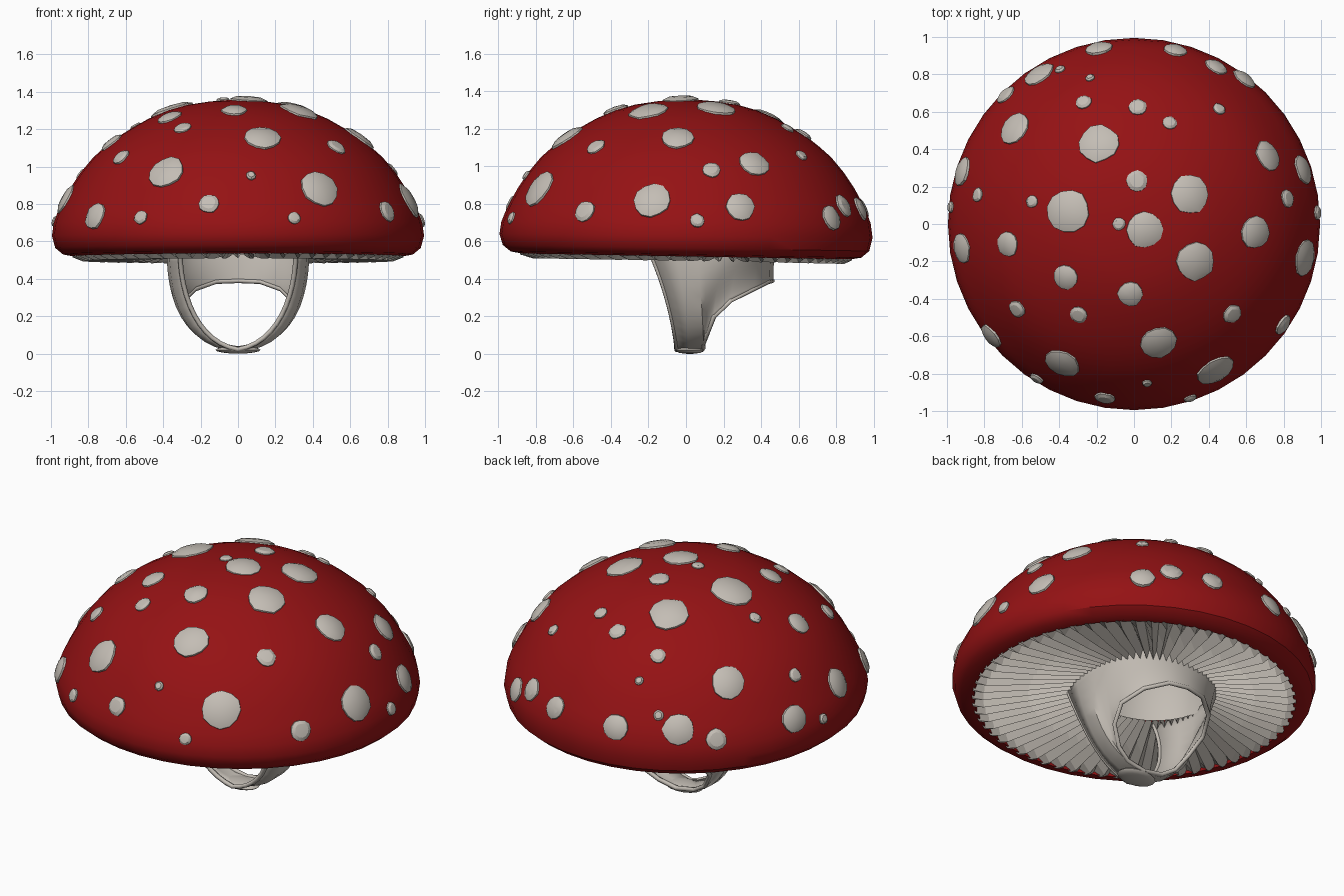
import bpy, bmesh, math, random
from mathutils import Vector

if "Cube" in bpy.data.objects:
    bpy.data.objects.remove(bpy.data.objects["Cube"])

random.seed(4)


def material(name, rgb):
    m = bpy.data.materials.new(name)
    m.diffuse_color = (*rgb, 1)
    m.use_nodes = True
    m.node_tree.nodes["Principled BSDF"].inputs["Base Color"].default_value = m.diffuse_color
    return m


RED = material("cap red", (0.30, 0.006, 0.007))
CREAM = material("warm off white", (0.55, 0.51, 0.46))


def finish(name, bm, mat, angle=30, recalc=True):
    if recalc:
        bmesh.ops.recalc_face_normals(bm, faces=bm.faces[:])
    me = bpy.data.meshes.new(name)
    bm.to_mesh(me)
    bm.free()
    me.materials.append(mat)
    ob = bpy.data.objects.new(name, me)
    bpy.context.collection.objects.link(ob)
    if angle:
        bpy.ops.object.select_all(action='DESELECT')
        ob.select_set(True)
        bpy.context.view_layer.objects.active = ob
        bpy.ops.object.shade_smooth_by_angle(angle=math.radians(angle))
    return ob


def bridge(bm, a, b, closed=True):
    n = len(a)
    for i in range(n if closed else n - 1):
        j = (i + 1) % n
        bm.faces.new((a[i], a[j], b[j], b[i]))


def sag(y, z):
    """The rim hangs slightly lower at the back."""
    return z - 0.018 * y * max(0, min(1, (0.75 - z) / 0.2))


# Cap: lathed dome with a rolled rim
PROFILE = [(0, 1.36), (0.15, 1.348), (0.27, 1.33), (0.375, 1.30), (0.48, 1.255), (0.568, 1.205),
           (0.648, 1.155), (0.711, 1.105), (0.773, 1.05), (0.84, 0.97),
           (0.897, 0.885), (0.943, 0.80), (0.963, 0.76), (0.985, 0.70),
           (0.995, 0.63), (0.977, 0.565), (0.935, 0.53), (0.875, 0.52), (0.86, 0.56)]
SEG = 40
bm = bmesh.new()
top = bm.verts.new((0, 0, PROFILE[0][1]))
prev = None
for r, z in PROFILE[1:]:
    ring = []
    for i in range(SEG):
        a = math.tau * i / SEG
        y = r * math.sin(a)
        ring.append(bm.verts.new((r * math.cos(a), y, sag(y, z))))
    if prev:
        bridge(bm, prev, ring)
    else:
        for i in range(SEG):
            bm.faces.new((top, ring[i], ring[(i + 1) % SEG]))
    prev = ring
finish("cap", bm, RED, 35)


# Spots: low domes seated on the cap (x, y, radius)
def cap_z(r):
    for (r0, z0), (r1, z1) in zip(PROFILE, PROFILE[1:15]):
        if r <= r1:
            return z0 + (z1 - z0) * (r - r0) / (r1 - r0)
    return 0.63


SPOTS = [
    (-.19, .94, .075), (.22, .93, .065), (.44, .84, .065), (.59, .775, .07), (-.51, .80, .09),
    (-.395, .825, .03), (-.235, .78, .025), (-.685, .69, .06), (-.27, .65, .045), (.02, .625, .05),
    (.19, .54, .04), (.455, .615, .035), (-.64, .51, .095), (-.19, .43, .11), (.715, .365, .085),
    (.905, .29, .08), (-.92, .28, .08), (-.835, .155, .04), (-.978, .09, .03), (-.545, .12, .035),
    (-.355, .07, .12), (.015, .23, .058), (.30, .16, .108), (.82, .135, .05), (.979, .06, .038),
    (-.08, 0, .035), (.055, -.03, .10), (.65, -.045, .09), (-.92, -.13, .085), (-.675, -.105, .07),
    (-.365, -.285, .068), (-.02, -.375, .07), (.33, -.2, .108), (.915, -.18, .1), (-.625, -.455, .05),
    (-.295, -.485, .048), (.13, -.635, .1), (.525, -.48, .055), (.797, -.54, .06), (-.385, -.745, .1),
    (.435, -.785, .11), (.07, -.85, .027), (-.765, -.6, .075), (-.52, -.825, .04), (-.155, -.93, .055),
    (.30, -.93, .035)]
bm = bmesh.new()
for x, y, size in SPOTS:
    r = math.hypot(x, y)
    out = Vector((x / r, y / r, 0))
    r0, r1 = max(0, r - 0.04), min(0.99, r + 0.03)
    down = (out * (r1 - r0) + Vector((0, 0, cap_z(r1) - cap_z(r0)))).normalized()
    side = Vector((-out.y, out.x, 0))
    normal = side.cross(down) * -1
    if normal.z < 0:
        normal = -normal
    base = Vector((x, y, sag(y, cap_z(r))))
    lift = 0.6 + 4 * size
    wob = [random.uniform(0.94, 1.05) for _ in range(12)]
    rings = []
    for k, h in ((1.0, -0.025), (0.97, 0.008), (0.65, 0.020)):
        ring = []
        for i in range(12):
            a = math.tau * i / 12
            d = size * k * wob[i]
            h2 = h * lift - d * d / 2
            ring.append(bm.verts.new(base + (side * math.cos(a) + down * math.sin(a)) * d + normal * h2))
        rings.append(ring)
    for a, b in zip(rings, rings[1:]):
        bridge(bm, a, b)
    tip = bm.verts.new(base + normal * 0.023 * lift)
    for i in range(12):
        bm.faces.new((tip, rings[-1][i], rings[-1][(i + 1) % 12]))
finish("spots", bm, CREAM, 25)

# Gills: radial pleats from the rim to the head opening
GILLS = 64
LEVELS = [(0, .515, .53), (.1, .495, .555), (.5, .50, .57), (1, .52, .57)]
bm = bmesh.new()
rings = []
for t, ridge, valley in LEVELS:
    ring = []
    for i in range(GILLS * 2):
        a = math.tau * i / (GILLS * 2)
        c, s = math.cos(a), math.sin(a)
        x = 0.885 * c * (1 - t) + 0.37 * c * t
        y = 0.885 * s * (1 - t) + (0.13 + 0.335 * s) * t
        ring.append(bm.verts.new((x, y, sag(y, valley if i % 2 else ridge))))
    rings.append(ring)
for a, b in zip(rings, rings[1:]):
    bridge(bm, a, b)
bmesh.ops.recalc_face_normals(bm, faces=bm.faces[:])
if sum(f.normal.z for f in bm.faces) > 0:
    bmesh.ops.reverse_faces(bm, faces=bm.faces[:])
finish("gills", bm, CREAM, 0, recalc=False)

# Head cavity inside the cap
bm = bmesh.new()
rings = []
for k, z in ((1, 0.53), (0.98, 0.72), (0.8, 0.85)):
    rings.append([bm.verts.new((0.37 * k * math.cos(math.tau * i / 32),
                                0.13 + 0.335 * k * math.sin(math.tau * i / 32), z)) for i in range(32)])
for a, b in zip(rings, rings[1:]):
    bridge(bm, a, b)
bm.faces.new(rings[-1])
bmesh.ops.recalc_face_normals(bm, faces=bm.faces[:])
bmesh.ops.reverse_faces(bm, faces=bm.faces[:])
finish("head_cavity", bm, CREAM, 40, recalc=False)

# Stem hood: columns from the cap down to the chin and the neck hem
TOPS = [(.31, -.2), (.36, -.06), (.375, .06), (.375, .12), (.37, .18),
        (.36, .24), (.33, .31), (.25, .40), (.13, .45), (0, .465)]
HEM = [(0, -.05, .022), (0, .02, .018), (0, .09, .028), (.12, .09, .05), (.20, .11, .10),
       (.265, .15, .2), (.29, .24, .285), (.23, .36, .345), (.12, .44, .385), (0, .46, .39)]
STEPS = 12


def column(top_xy, end):
    t, b = Vector((*top_xy, 0.56)), Vector(end)
    k = min(0.8, 2.2 * (t.x - b.x))
    mix = lambda p, q, f: p + (q - p) * f
    c1 = Vector((t.x, mix(t.y, b.y, 0.8), mix(t.z, b.z, 0.4 + 0.12 * k)))
    c2 = Vector((mix(b.x, t.x, k), b.y, mix(t.z, b.z, 0.66 + 0.4 * k)))
    pts = []
    for i in range(STEPS + 1):
        u = i / STEPS
        v = 1 - u
        pts.append(t * v**3 + c1 * 3 * v * v * u + c2 * 3 * v * u * u + b * u**3)
    return pts


columns = [column(t, b) for t, b in zip(TOPS, HEM)]
bm = bmesh.new()
cols = [[bm.verts.new(p) for p in c] for c in columns]
for a, b in zip(cols, cols[1:]):
    bridge(bm, a, b, closed=False)
hood = finish("stem_hood", bm, CREAM, 40)
mod = hood.modifiers.new("mirror", 'MIRROR')
mod.use_clip = True
mod = hood.modifiers.new("thickness", 'SOLIDIFY')
mod.thickness = 0.014
mod.offset = 0


# Piping along the face opening and the neck hem
def piping(name, half):
    pts = half + [Vector((-p.x, p.y, p.z)) for p in reversed(half[:-1])]
    cu = bpy.data.curves.new(name, 'CURVE')
    cu.dimensions = '3D'
    cu.bevel_depth = 0.013
    cu.bevel_resolution = 1
    sp = cu.splines.new('POLY')
    sp.points.add(len(pts) - 1)
    for q, p in zip(sp.points, pts):
        q.co = (*p, 1)
    cu.materials.append(CREAM)
    bpy.context.collection.objects.link(bpy.data.objects.new(name, cu))


piping("face_piping", columns[0])
piping("hem_piping", [Vector(p) for p in HEM[2:]])

# Chin pad where the two straps meet
bm = bmesh.new()
bmesh.ops.create_uvsphere(bm, u_segments=16, v_segments=8, radius=1)
for v in bm.verts:
    v.co = Vector((v.co.x * 0.12, 0.02 + v.co.y * 0.078, 0.02 + v.co.z * 0.02))
finish("chin_pad", bm, CREAM, 40)
